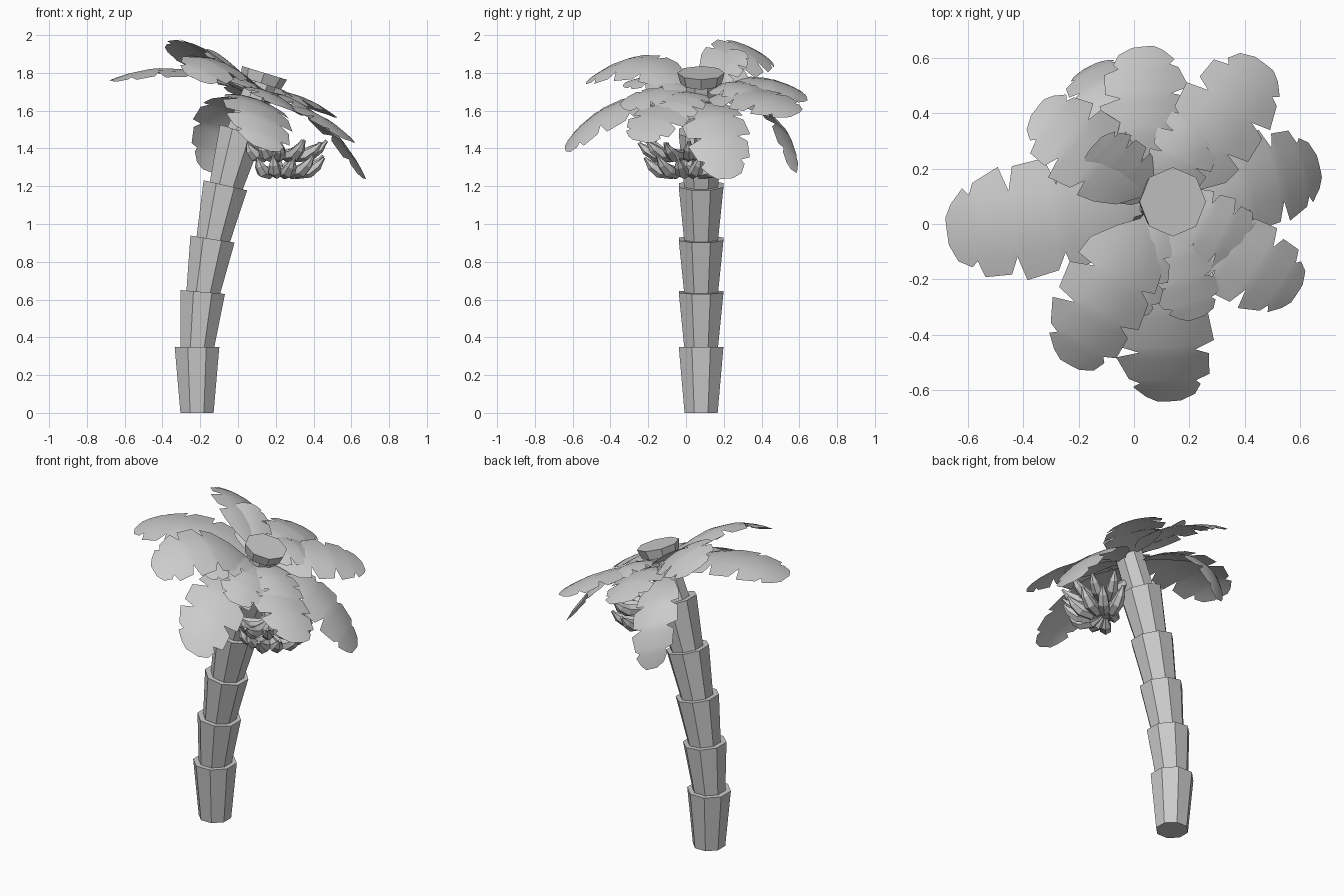
import bpy, bmesh, math
from mathutils import Vector as V

if "Cube" in bpy.data.objects:
    bpy.data.objects.remove(bpy.data.objects["Cube"])


def make_object(name, bm, smooth=False):
    bmesh.ops.recalc_face_normals(bm, faces=bm.faces[:])
    me = bpy.data.meshes.new(name)
    bm.to_mesh(me)
    bm.free()
    me.polygons.foreach_set("use_smooth", [smooth] * len(me.polygons))
    ob = bpy.data.objects.new(name, me)
    bpy.context.collection.objects.link(ob)
    return ob


def loft(bm, rings):
    """Skin closed rings of points and cap both ends."""
    rs = [[bm.verts.new(p) for p in ring] for ring in rings]
    n = len(rs[0])
    for a, b in zip(rs, rs[1:]):
        for i in range(n):
            j = (i + 1) % n
            bm.faces.new((a[i], a[j], b[j], b[i]))
    bm.faces.new(rs[0][::-1])
    bm.faces.new(rs[-1])


def ring(c, u, v, r, n, turn=0.5):
    return [V(c) + r * (math.cos(a) * u + math.sin(a) * v)
            for a in [math.tau * (i + turn) / n for i in range(n)]]


def trunk_ring(x, z, tilt, r, turn=0.5):
    t = math.radians(tilt)
    return ring((x, 0.08, z), V((math.cos(t), 0, -math.sin(t))), V((0, 1, 0)), r, 8, turn)


def bezier(a, b, c, t):
    return a * (1 - t) ** 2 + b * 2 * t * (1 - t) + c * t * t


# Trunk: stacked flaring segments that lean to the right
joints = [(-0.217, 0.0, 0), (-0.217, 0.35, 0), (-0.187, 0.64, 5),
          (-0.135, 0.92, 9), (-0.067, 1.205, 13), (0.017, 1.49, 18)]
for k, (a, b) in enumerate(zip(joints, joints[1:])):
    bm = bmesh.new()
    drop = 0.02 if k else 0
    loft(bm, [trunk_ring(a[0], a[1] - drop, a[2], 0.095),
              trunk_ring(b[0], b[1], b[2], 0.128)])
    make_object(f"trunk_segment_{k + 1}", bm)

# Crown: narrow neck and wider flat cap
bm = bmesh.new()
loft(bm, [trunk_ring(0.017, 1.47, 18, 0.09), trunk_ring(0.124, 1.745, 18, 0.085)])
make_object("crown_neck", bm)
bm = bmesh.new()
loft(bm, [trunk_ring(0.122, 1.745, 18, 0.11, 0), trunk_ring(0.14, 1.80, 17, 0.125, 0)])
make_object("crown_cap", bm)

# Leaf outline: position along the spine, half width (with torn notches)
outline = [(0, .10), (.12, .2), (.2, .6), (.32, .92), (.43, 1), (.46, .62),
           (.50, 1.02), (.66, 1.04), (.69, .6), (.73, .98), (.86, .86),
           (.88, .6), (.91, .72), (.97, .52), (1, .25)]
crown_up = V((0.33, 0, 0.94))


def leaf(name, tip, ctrl_f, ctrl_z, width, base_z, roll=0):
    base, tip = V((0.09, 0.075, base_z)), V(tip)
    ctrl = base.lerp(tip, ctrl_f)
    ctrl.z = ctrl_z
    flat = V((tip.x - base.x, tip.y - base.y, 0))
    side = flat.cross(crown_up).normalized()
    side = (side + V((0, 0, roll))).normalized()
    bm = bmesh.new()
    rows = []
    for i, (t, w) in enumerate(outline):
        p = bezier(base, ctrl, tip, t)
        tangent = bezier(base, ctrl, tip, min(1, t + .05)) - bezier(base, ctrl, tip, max(0, t - .05))
        normal = side.cross(tangent).normalized()
        full = min(1, 0.15 + 3 * t) * width
        row = []
        for s in (-1, -0.5, 0, 0.5, 1):
            # inner columns ignore the notches so the blade stays flat
            if abs(s) == 1:
                off = s * w * width * (1 + 0.06 * s * math.sin(i * 2.3))
            else:
                off = s * min(full, w * width * 1.5)
            q = abs(off) / width
            row.append(bm.verts.new(p + side * off - normal * 0.17 * width * q * q))
        rows.append(row)
    for a, b in zip(rows, rows[1:]):
        for i in range(4):
            bm.faces.new((a[i], a[i + 1], b[i + 1], b[i]))
    make_object(name, bm, True)


# Leaves: tip, spine control fraction, control height, half width, base height
leaves = [
    ((-0.675, -0.03, 1.76), .5, 1.93, .20, 1.66),        # left
    ((-0.35, 0.42, 1.89), .5, 2.00, .17, 1.68, -.35),    # back left, raised
    ((-0.16, 0.57, 1.28), .95, 1.74, .13, 1.64),         # back, hanging
    ((0.03, 0.64, 1.67), .5, 1.84, .165, 1.66),          # back
    ((0.47, 0.58, 1.58), .5, 1.77, .17, 1.65),           # back right
    ((0.67, 0.21, 1.24), .65, 1.68, .165, 1.64),         # right, hanging
    ((0.59, -0.25, 1.44), .6, 1.68, .155, 1.64),         # front right
    ((0.13, -0.64, 1.40), .65, 1.74, .18, 1.64),         # front
    ((-0.23, -0.51, 1.77), .5, 1.99, .17, 1.66, .1),     # front left
    ((0.23, -0.34, 1.62), .5, 1.75, .13, 1.69),          # inner ring
    ((0.44, -0.09, 1.55), .5, 1.73, .13, 1.69),
    ((0.26, 0.41, 1.66), .5, 1.80, .12, 1.69),
    ((-0.14, 0.29, 1.92), .5, 1.84, .115, 1.69),
    ((0.0, -0.33, 1.74), .5, 1.81, .10, 1.69),
]
for k, args in enumerate(leaves):
    leaf(f"leaf_{k + 1}", *args)


def tube(bm, a, b, c, profile, n=6):
    """Tapered tube along a bent path; profile is (t, radius)."""
    across = (c - a).cross(V((0, 0, 1))).normalized()
    rings = []
    for t, r in profile:
        d = ((b - a) * (1 - t) + (c - b) * t).normalized()
        rings.append(ring(bezier(a, b, c, t), across, d.cross(across).normalized(), r, n))
    loft(bm, rings)


# Fruit stalk under the crown
bm = bmesh.new()
tube(bm, V((0.08, 0.06, 1.55)), V((0.2, 0.02, 1.5)), V((0.22, 0.01, 1.28)),
     [(0, .03), (.5, .03), (1, .025)])
make_object("fruit_stalk", bm)

# Bananas: two fans curving outwards and up
banana = [(0, .010), (.12, .018), (.3, .034), (.6, .036), (.82, .027), (.94, .012), (1, .009)]
fans = [(V((0.22, 0.01, 1.30)), -130, 75, 8, 0.24, 1.21, 1.35),
        (V((0.21, 0.01, 1.39)), -145, 60, 8, 0.26, 1.30, 1.43)]
for f, (c, a0, a1, count, reach, low, high) in enumerate(fans):
    for i in range(count):
        a = math.radians(a0 + (a1 - a0) * i / (count - 1))
        d = V((math.cos(a), math.sin(a), 0))
        mid, end = c + d * reach * 0.6, c + d * reach * (1 if a > -1.7 else 0.75)
        mid.z, end.z = low + 0.01, high + 0.012 * (i % 2)
        bm = bmesh.new()
        tube(bm, c + d * 0.02, mid, end, banana)
        make_object(f"banana_{f + 1}_{i + 1}", bm)
